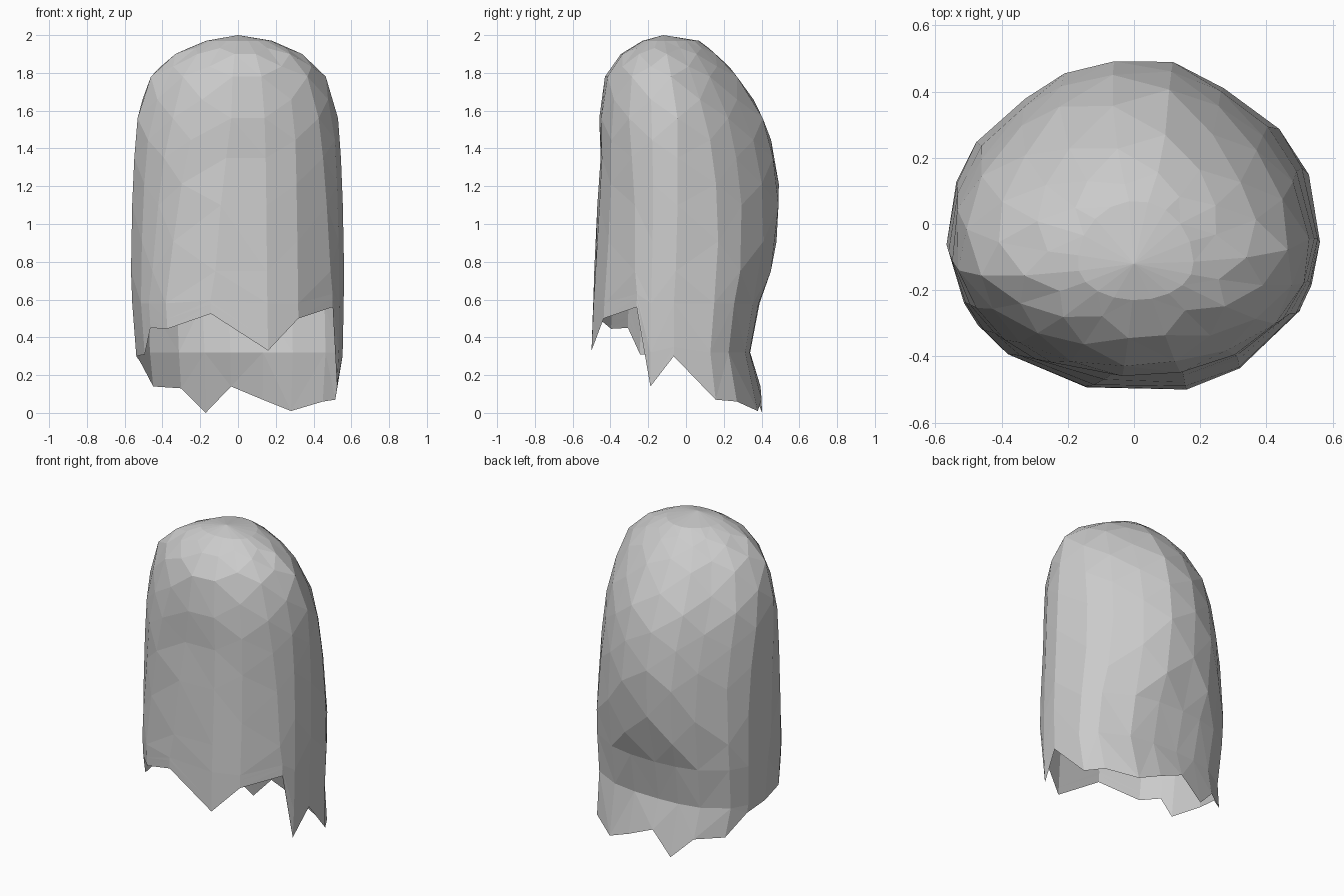
import bpy, bmesh, math

# Shell profile: z, left x, right x, front y, back y, y of widest line,
# then corner fullness at the back, front left and front right
PROFILE = [
    (0.00, -0.525, 0.54, -0.515, 0.415, -0.04, 0.08, 0.02, 0.03),
    (0.14, -0.525, 0.545, -0.515, 0.395, -0.04, 0.08, 0.02, 0.03),
    (0.32, -0.54, 0.555, -0.515, 0.34, -0.04, 0.09, 0.02, 0.03),
    (0.58, -0.56, 0.56, -0.505, 0.39, -0.04, 0.07, 0.02, 0.02),
    (0.75, -0.567, 0.562, -0.495, 0.46, -0.04, 0.02, 0.01, 0.01),
    (1.10, -0.563, 0.555, -0.475, 0.508, -0.04, -0.05, 0.0, 0.0),
    (1.35, -0.555, 0.545, -0.472, 0.48, -0.05, -0.07, 0.0, 0.0),
    (1.56, -0.545, 0.53, -0.470, 0.425, -0.06, -0.09, -0.04, 0.0),
    (1.78, -0.475, 0.465, -0.430, 0.285, -0.09, -0.10, -0.07, -0.02),
    (1.90, -0.34, 0.34, -0.345, 0.165, -0.11, -0.06, -0.04, 0.0),
    (1.97, -0.17, 0.18, -0.230, 0.07, -0.12, 0.0, 0.0, 0.0),
]

# Ragged hem: direction in degrees (-90 is front, 0 is right), height
HEM = [
    (-74, 0.33), (-56, 0.50), (-28, 0.56), (-18, 0.14), (-3, 0.30),
    (25, 0.07), (40, 0.06), (61, 0.01), (77, 0.07), (95, 0.14),
    (109, 0.0), (123, 0.13), (143, 0.14), (158, 0.27), (180, 0.30),
    (205, 0.31), (214, 0.45), (228, 0.445), (255, 0.525),
]
UPPER_ROWS = [0.75, 1.10, 1.35, 1.56, 1.78, 1.90, 1.97]


def section(z):
    for a, b in zip(PROFILE, PROFILE[1:]):
        if z <= b[0]:
            t = (z - a[0]) / (b[0] - a[0])
            return [p + (q - p) * t for p, q in zip(a[1:], b[1:])]
    return PROFILE[-1][1:]


def point(deg, z):
    left, right, front, back, mid, k_back, k_fl, k_fr = section(z)
    c, s = math.cos(math.radians(deg)), math.sin(math.radians(deg))
    k = k_back if s > 0 else (k_fl if c < 0 else k_fr)
    swell = 1 + k * (2 * s * c) ** 2
    x = (left + right) / 2 + (right - left) / 2 * c * swell
    y = mid + (back - mid if s > 0 else mid - front) * s * swell
    # shallow hollow in the upper front
    if s < 0:
        y += 0.025 * math.exp(-(x / 0.18) ** 2 - ((z - 1.42) / 0.15) ** 2)
    return x, y, z


# Columns run from the hem to the crown, evening out their spacing on the way
bm = bmesh.new()
columns = []
n = len(HEM)
for i, (deg, hem) in enumerate(HEM):
    fold = 0.32 if hem < 0.28 else hem + 0.05
    rows = [hem, fold, max(0.58, fold + 0.02)]
    # every second column is staggered by half a row
    for z, above in zip(UPPER_ROWS, UPPER_ROWS[1:] + [1.97]):
        rows.append(z + (above - z) * 0.45 * (i % 2))
    even = -74 + 360 * i / n
    col = []
    for k, z in enumerate(rows):
        w = min(1, max(0, (k - 2) / 4))
        col.append(bm.verts.new(point(deg + (even - deg) * w, z)))
    columns.append(col)

# Triangulated sides
crown = bm.verts.new((0, -0.12, 2.0))
for i in range(n):
    a, b = columns[i], columns[(i + 1) % n]
    for k in range(len(a) - 1):
        if i % 2:
            bm.faces.new((a[k], b[k], b[k + 1]))
            bm.faces.new((a[k], b[k + 1], a[k + 1]))
        else:
            bm.faces.new((a[k], b[k], a[k + 1]))
            bm.faces.new((b[k], b[k + 1], a[k + 1]))
    bm.faces.new((a[-1], b[-1], crown))

mesh = bpy.data.meshes.new("draped_hood")
bm.to_mesh(mesh)
bm.free()
hood = bpy.data.objects.new("draped_hood", mesh)
bpy.context.collection.objects.link(hood)
